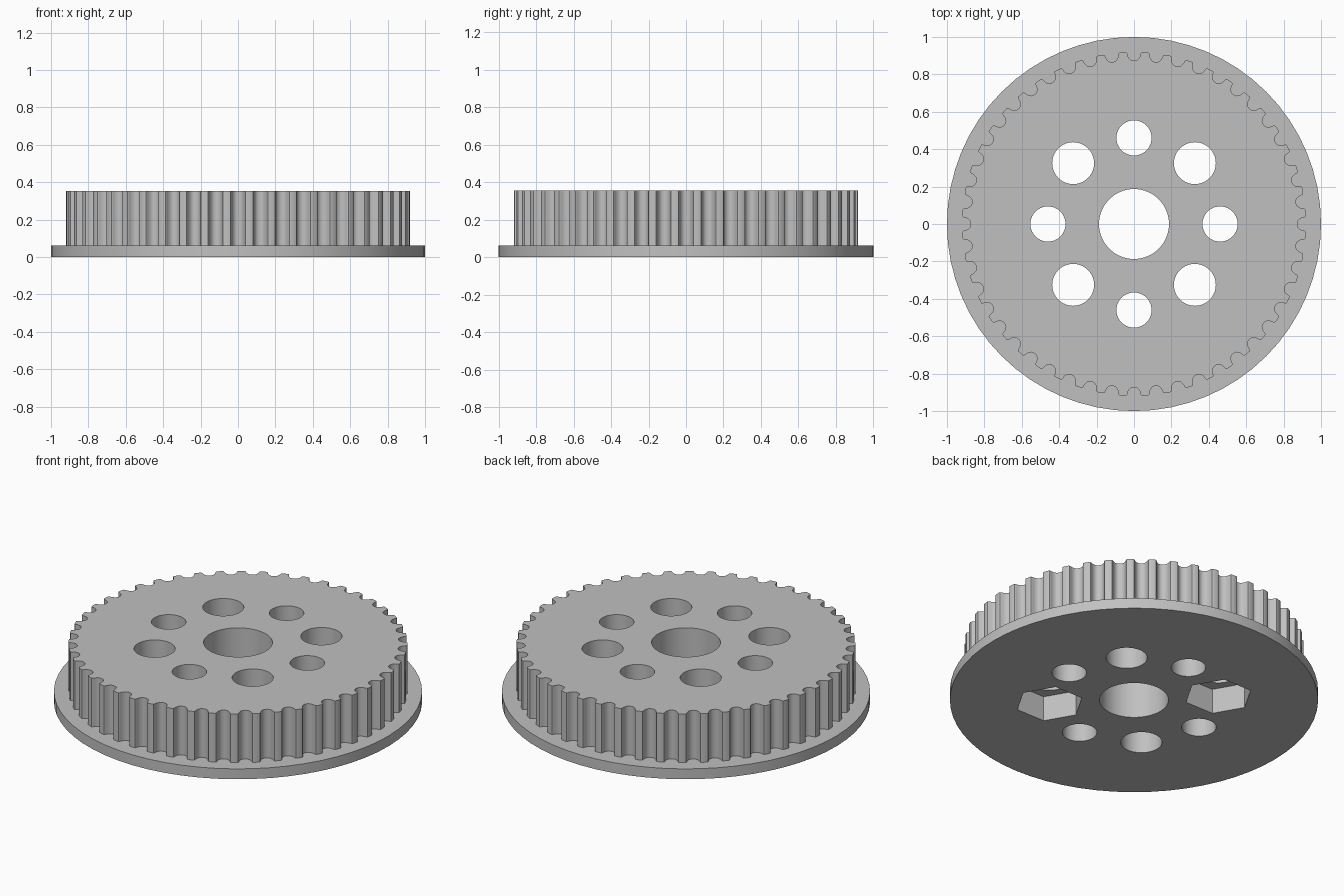
import bpy
import bmesh
from math import cos, sin, pi, radians
from mathutils import Vector

if "Cube" in bpy.data.objects:
    bpy.data.objects.remove(bpy.data.objects["Cube"], do_unlink=True)

FLANGE_R, FLANGE_TOP = 1.0, 0.062
BODY_R, BODY_TOP = 0.92, 0.354
TEETH = 48
HOLE_RING = 0.46

# Single grey finish
grey = bpy.data.materials.new("grey_plastic")
grey.use_nodes = True
colour = (0.53, 0.53, 0.53, 1)
grey.diffuse_color = colour
grey.node_tree.nodes["Principled BSDF"].inputs["Base Color"].default_value = colour


def circle(radius, sides, centre=(0, 0)):
    return [(centre[0] + radius * cos(2 * pi * i / sides),
             centre[1] + radius * sin(2 * pi * i / sides)) for i in range(sides)]


def prism(name, outline, low, high):
    """Extrude a flat outline between two heights."""
    bm = bmesh.new()
    base = bm.faces.new([bm.verts.new((x, y, low)) for x, y in outline])
    moved = bmesh.ops.extrude_face_region(bm, geom=[base], use_keep_orig=True)["geom"]
    bmesh.ops.translate(bm, vec=Vector((0, 0, high - low)),
                        verts=[g for g in moved if isinstance(g, bmesh.types.BMVert)])
    bmesh.ops.recalc_face_normals(bm, faces=bm.faces)
    mesh = bpy.data.meshes.new(name)
    bm.to_mesh(mesh)
    bm.free()
    mesh.materials.append(grey)
    obj = bpy.data.objects.new(name, mesh)
    bpy.context.collection.objects.link(obj)
    return obj


def combine(target, tool, operation):
    """Apply a boolean and discard the tool."""
    mod = target.modifiers.new(tool.name, "BOOLEAN")
    mod.object, mod.operation, mod.solver = tool, operation, "EXACT"
    bpy.context.view_layer.objects.active = target
    bpy.ops.object.modifier_apply(modifier=mod.name)
    bpy.data.objects.remove(tool, do_unlink=True)


# Toothed rim: half a belt groove as (half width, depth), mirrored and repeated
half_groove = [(0.046, 0), (0.040, 0.002), (0.0366, 0.008), (0.0355, 0.0146),
               (0.0335, 0.021), (0.031, 0.027), (0.0274, 0.033), (0.0233, 0.038),
               (0.0187, 0.042), (0.0098, 0.046)]
groove = ([(-w, d) for w, d in half_groove] + [(0, 0.047)]
          + [(w, d) for w, d in reversed(half_groove)])
rim = []
for tooth in range(TEETH):
    a = 2 * pi * tooth / TEETH
    for w, d in groove:
        angle = a + w / BODY_R
        rim.append(((BODY_R - d) * cos(angle), (BODY_R - d) * sin(angle)))

pulley = prism("toothed_pulley", circle(FLANGE_R, 64), 0, FLANGE_TOP)
combine(pulley, prism("toothed_body", rim, FLANGE_TOP / 2, BODY_TOP), "UNION")

# Centre bore and ring of alternating small and large holes
combine(pulley, prism("centre_bore", circle(0.187, 64), -0.1, 0.5), "DIFFERENCE")
for i in range(8):
    a = radians(45 * i)
    centre = (HOLE_RING * cos(a), HOLE_RING * sin(a))
    radius = 0.112 if i % 2 else 0.094
    combine(pulley, prism("ring_hole", circle(radius, 40, centre), -0.1, 0.5), "DIFFERENCE")
    # Hexagonal nut pockets under one opposite pair of large holes
    if i in (3, 7):
        combine(pulley, prism("nut_pocket", circle(0.186, 6, centre), -0.1, 0.15), "DIFFERENCE")

# Smooth curved walls, keeping crisp edges
bpy.ops.object.select_all(action="DESELECT")
pulley.select_set(True)
bpy.context.view_layer.objects.active = pulley
bpy.ops.object.shade_smooth_by_angle(angle=radians(30))
